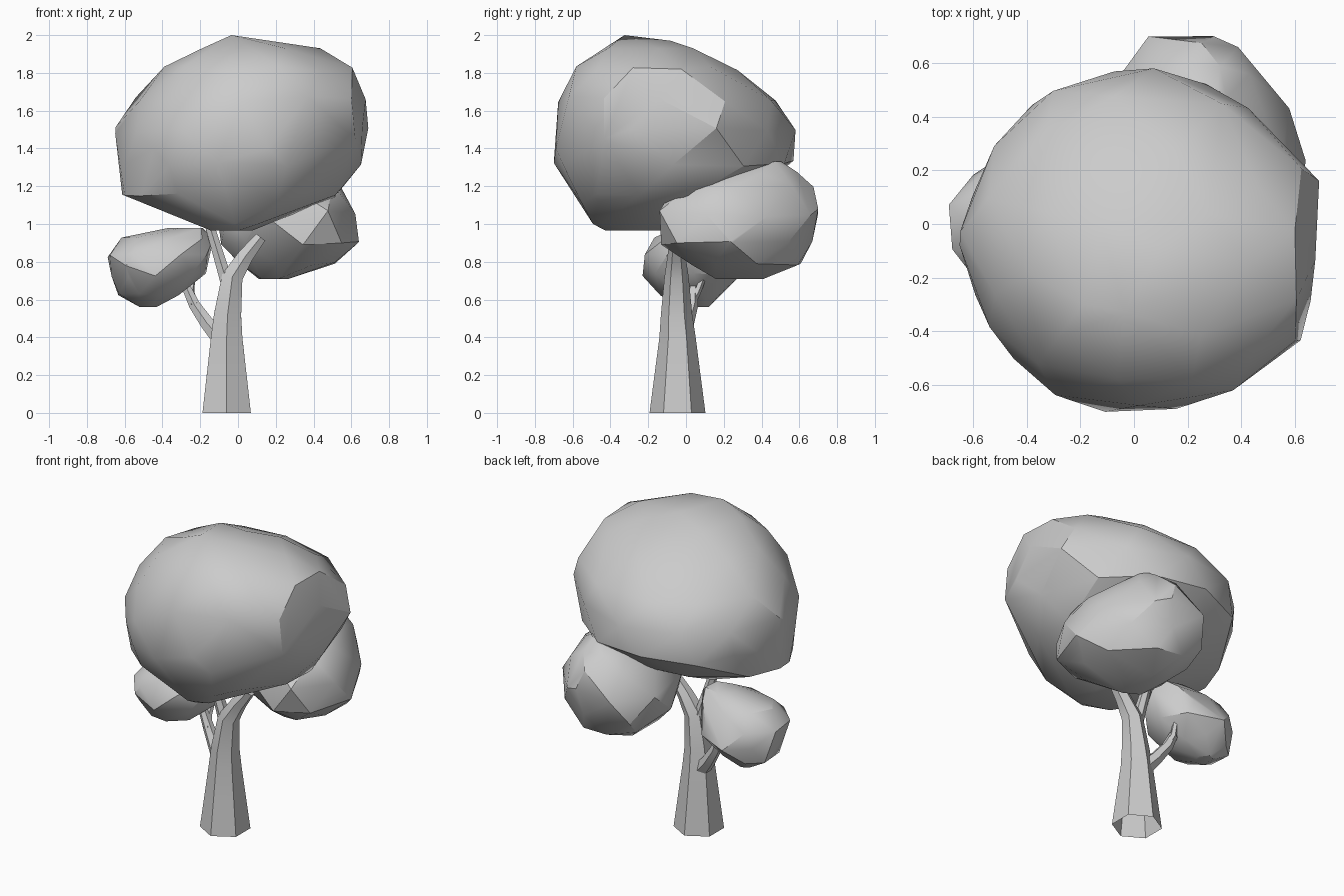
import bpy, bmesh, math, random
from mathutils import Vector

if "Cube" in bpy.data.objects:
    bpy.data.objects.remove(bpy.data.objects["Cube"])

random.seed(4)


def finish(bm, name, angle):
    bmesh.ops.recalc_face_normals(bm, faces=bm.faces[:])
    me = bpy.data.meshes.new(name)
    bm.to_mesh(me)
    bm.free()
    ob = bpy.data.objects.new(name, me)
    bpy.context.collection.objects.link(ob)
    bpy.ops.object.select_all(action='DESELECT')
    ob.select_set(True)
    bpy.context.view_layer.objects.active = ob
    bpy.ops.object.shade_smooth_by_angle(angle=math.radians(angle))
    return ob


def foliage(name, rings, sides, jitter, tips=(), skew=0.0):
    """Faceted clump: hull of elliptical rings (z, xmin, xmax, ymin, ymax)."""
    pts = []
    for k, (z, x0, x1, y0, y1) in enumerate(rings):
        end = k in (0, len(rings) - 1)
        n = 5 if end else sides
        for i in range(n):
            a = 2 * math.pi * (i + 0.5 * (k % 2) + random.uniform(-.15, .15)) / n
            s = 1.02 + random.uniform(-jitter, jitter)
            dz = 0 if end else random.uniform(-jitter, jitter) * 0.5
            pts.append(Vector(((x0 + x1) / 2 + (x1 - x0) / 2 * s * math.cos(a + skew),
                               (y0 + y1) / 2 + (y1 - y0) / 2 * s * math.sin(a - skew),
                               z + dz)))
    # keep the clump inside its overall extents
    every = [p for r in rings for p in ((r[1], r[3], r[0]), (r[2], r[4], r[0]))]
    every += [tuple(t) for t in tips]
    pts += [Vector(t) for t in tips]
    for ax in range(3):
        lo, hi = min(p[ax] for p in pts), max(p[ax] for p in pts)
        tlo, thi = min(p[ax] for p in every), max(p[ax] for p in every)
        for p in pts:
            p[ax] = tlo + (p[ax] - lo) * (thi - tlo) / (hi - lo)
    bm = bmesh.new()
    for p in pts:
        bm.verts.new(p)
    bmesh.ops.convex_hull(bm, input=bm.verts[:])
    bmesh.ops.delete(bm, geom=[v for v in bm.verts if not v.link_faces], context='VERTS')
    bmesh.ops.dissolve_limit(bm, angle_limit=math.radians(6), verts=bm.verts[:], edges=bm.edges[:])
    return finish(bm, name, 28)


def limb(name, path, sides=6, open_base=False):
    """Tapered limb through (x, y, z, radius) points, untwisted."""
    bm = bmesh.new()
    pts = [Vector(p[:3]) for p in path]
    rings = []
    for k, p in enumerate(pts):
        t = (pts[min(k + 1, len(pts) - 1)] - pts[max(k - 1, 0)]).normalized()
        v = Vector((0, 1, 0))
        v = (v - t * v.dot(t)).normalized()
        u = v.cross(t)
        ring = []
        for i in range(sides):
            a = math.pi / 2 + 2 * math.pi * i / sides
            ring.append(bm.verts.new(p + (u * math.cos(a) + v * math.sin(a)) * path[k][3]))
        rings.append(ring)
    for a, b in zip(rings, rings[1:]):
        for i in range(sides):
            j = (i + 1) % sides
            bm.faces.new((a[i], a[j], b[j], b[i]))
    if not open_base:
        bm.faces.new(rings[0])
    bm.faces.new(rings[-1])
    return finish(bm, name, 25)


# Trunk running into its right fork
limb("trunk", [(-.06, -.045, 0, .148), (-.06, -.045, .2, .122), (-.06, -.045, .4, .096),
               (-.055, -.05, .52, .083), (-.03, -.05, .72, .064),
               (.04, -.05, .83, .048), (.12, -.05, .93, .034)], open_base=True)

# Upper fork, left bough and its twig
limb("upper_branch", [(-.045, -.05, .66, .045), (-.08, -.05, .76, .036), (-.15, -.06, .99, .028)])
limb("left_branch", [(-.08, -.03, .38, .055), (-.16, 0, .47, .042),
                     (-.23, .03, .57, .034), (-.29, .04, .7, .024)])
limb("left_twig", [(-.23, .02, .57, .025), (-.25, .06, .64, .02), (-.24, .1, .74, .015)], sides=5)

# Foliage clumps
foliage("main_canopy", [
    (.965, -.18, .07, -.45, .0), (1.15, -.60, .52, -.58, .35),
    (1.32, -.62, .64, -.70, .58), (1.50, -.64, .69, -.70, .57),
    (1.66, -.55, .67, -.69, .49), (1.82, -.39, .60, -.60, .26),
    (1.93, -.22, .43, -.43, .06)], 11, .03,
    tips=[(-.04, -.33, 2.0), (.1, -.08, 1.97), (-.6, -.2, 1.15), (-.1, -.57, 1.12),
          (.2, -.56, 1.11), (-.02, -.5, 1.0), (.1, -.46, 1.0), (-.45, -.51, 1.4),
          (.61, -.44, 1.45), (-.65, -.08, 1.48), (-.53, .27, 1.35), (.15, -.7, 1.4)])

foliage("right_foliage", [
    (.71, .1, .27, .15, .42), (.79, .0, .53, .03, .6),
    (.9, -.09, .64, -.12, .66), (1.05, -.11, .63, -.14, .70),
    (1.2, 0, .55, -.05, .66), (1.27, .1, .45, .06, .6),
    (1.33, .25, .35, .42, .5)], 8, .02, skew=.1,
    tips=[(.48, -.14, 1.07), (.11, .69, 1.05), (.3, .69, 1.08), (.64, .24, .9)])

foliage("left_foliage", [
    (.56, -.53, -.43, 0, .12), (.63, -.64, -.30, -.14, .2),
    (.73, -.66, -.17, -.22, .25), (.83, -.69, -.15, -.23, .23),
    (.92, -.61, -.13, -.16, .18), (.98, -.36, -.17, -.06, .1)], 8, .02,
    tips=[(-.59, -.2, .78), (-.45, .28, .72)])
